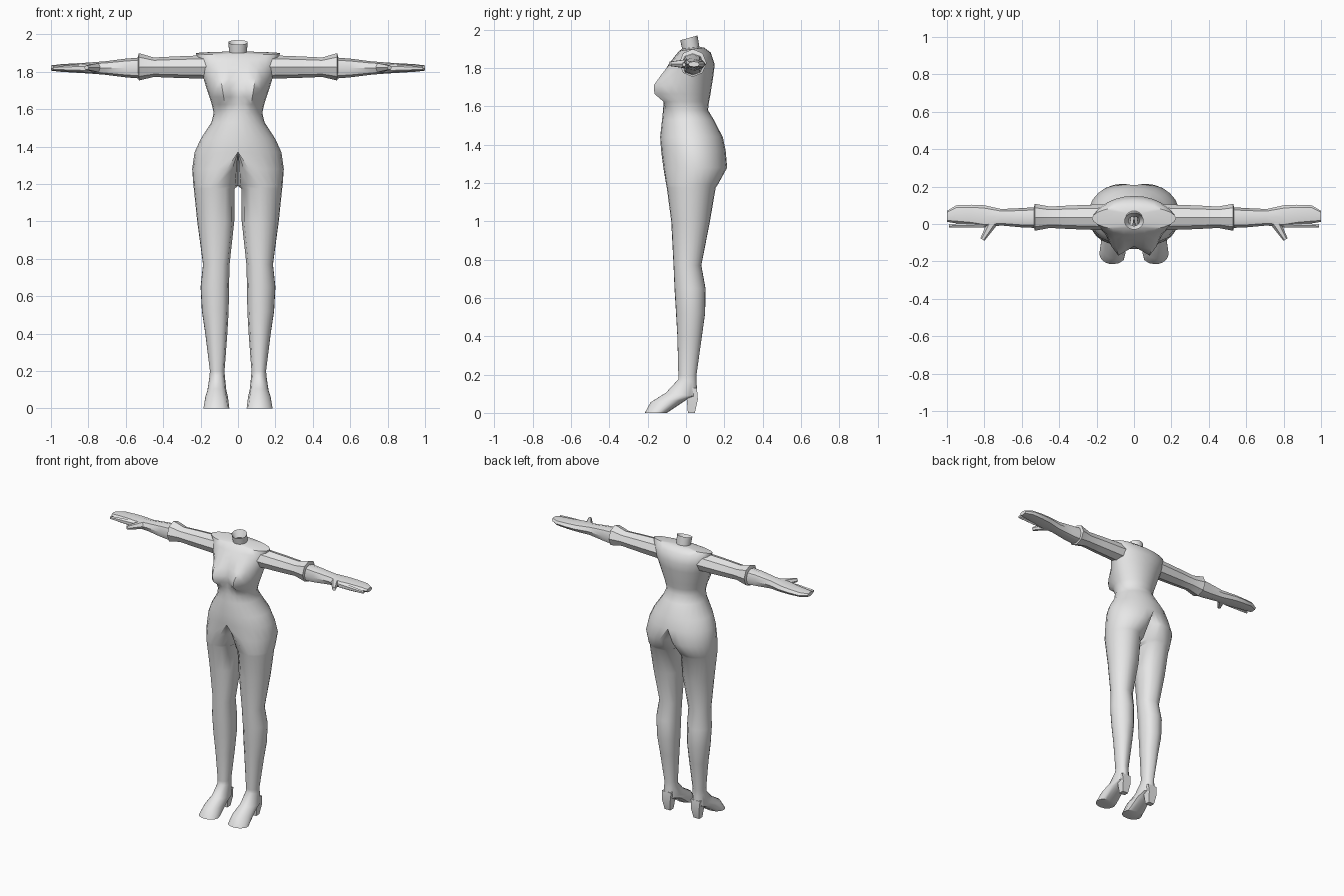
import bpy, bmesh, math

if "Cube" in bpy.data.objects:
    bpy.data.objects.remove(bpy.data.objects["Cube"])

skin = bpy.data.materials.new("light grey")
skin.diffuse_color = (0.8, 0.8, 0.8, 1)
skin.use_nodes = True
skin.node_tree.nodes["Principled BSDF"].inputs["Base Color"].default_value = skin.diffuse_color


def loft(name, rings, cap_start=True):
    """Skin a list of equal-length rings, mirrored to both sides of the body."""
    bm = bmesh.new()
    rows = [[bm.verts.new(p) for p in ring] for ring in rings]
    n = len(rows[0])
    for a, b in zip(rows, rows[1:]):
        for i in range(n):
            quad = (a[i], a[(i + 1) % n], b[(i + 1) % n], b[i])
            if any(v.co.x > 1e-5 for v in quad):   # no wall on the centre plane
                bm.faces.new(quad)
    if cap_start:
        bm.faces.new(rows[0])
    bm.faces.new(rows[-1])
    bmesh.ops.remove_doubles(bm, verts=bm.verts, dist=1e-5)
    bmesh.ops.recalc_face_normals(bm, faces=bm.faces)
    mesh = bpy.data.meshes.new(name)
    bm.to_mesh(mesh)
    bm.free()
    mesh.materials.append(skin)
    obj = bpy.data.objects.new(name, mesh)
    bpy.context.collection.objects.link(obj)
    mod = obj.modifiers.new("mirror", 'MIRROR')
    mod.use_clip = True
    mod.merge_threshold = 0.0005
    bpy.ops.object.select_all(action='DESELECT')
    obj.select_set(True)
    bpy.context.view_layer.objects.active = obj
    bpy.ops.object.shade_smooth_by_angle(angle=math.radians(40))


def body_ring(front, back, x1, x0=0.0, xs=0.0, bust=0.0):
    """Half-body ring between a front and a back (y, z) point.
    x0 / x1 are the inner and outer edges, xs the x of the front and back points."""
    pts = []
    for deg in list(range(-90, 91, 15)) + list(range(120, 241, 30)):
        a = math.radians(deg)
        c, s = math.cos(a), math.sin(a)
        if deg > 90:                                # squarer inner side
            s = math.copysign(abs(s) ** 0.7, s) if abs(s) > 1e-6 else 0
        x = xs + c * ((x1 - xs) if deg <= 90 else (xs - x0))
        t = (s + 1) / 2
        y = front[0] + (back[0] - front[0]) * t
        z = front[1] + (back[1] - front[1]) * t
        if s < 0 and deg <= 90:
            y -= bust * math.exp(-((x - 0.085) / 0.05) ** 2)
        pts.append((max(x, 0), y, z))
    return pts


# Hollow neck and sloping shoulders
neck = [body_ring((-0.01, 1.91), (0.04, 1.92), 0.03),
        body_ring((-0.03, 1.945), (0.06, 1.97), 0.052),
        body_ring((-0.02, 1.90), (0.07, 1.91), 0.047),
        body_ring((-0.035, 1.89), (0.095, 1.907), 0.225),
        body_ring((-0.06, 1.86), (0.13, 1.88), 0.215)]

# Torso: height, front, back, half width, bust
torso = [body_ring((y0, z), (y1, z), w, bust=b) for z, y0, y1, w, b in (
    (1.82, -0.09, 0.15, 0.203, 0), (1.76, -0.105, 0.143, 0.183, 0.045),
    (1.71, -0.115, 0.135, 0.168, 0.07), (1.665, -0.115, 0.128, 0.153, 0.068),
    (1.625, -0.115, 0.12, 0.14, 0.02), (1.58, -0.12, 0.115, 0.13, 0),
    (1.53, -0.125, 0.145, 0.142, 0), (1.44, -0.135, 0.192, 0.20, 0),
    (1.37, -0.13, 0.207, 0.232, 0))]

# Legs: height, front, back, inner edge, outer edge
legs = [body_ring((y0, z), (y1, z), x1, x0, min(0.118, 0.118 * (1.37 - z) / 0.18))
        for z, y0, y1, x0, x1 in (
    (1.28, -0.118, 0.215, 0, 0.245), (1.19, -0.103, 0.165, 0, 0.238),
    (1.175, -0.10, 0.155, 0.018, 0.236), (1.0, -0.077, 0.125, 0.02, 0.218),
    (0.77, -0.065, 0.08, 0.045, 0.187), (0.65, -0.06, 0.102, 0.048, 0.20),
    (0.52, -0.052, 0.10, 0.05, 0.193), (0.4, -0.045, 0.083, 0.057, 0.175),
    (0.2, -0.04, 0.055, 0.072, 0.15))]

# Feet: rings tilting forward into the sole, evenly widening
feet = [body_ring(f, b, 0.153 + 0.0107 * i, 0.07 - 0.008 * i, 0.114)
        for i, (f, b) in enumerate((
            ((-0.04, 0.175), (0.055, 0.16)), ((-0.105, 0.105), (0.06, 0.085)),
            ((-0.185, 0.055), (0.005, 0.07)), ((-0.215, 0), (-0.10, 0))))]

loft("body", neck + torso + legs + feet, cap_start=False)

# Shoe heels
loft("heel", [[(0.113 + w * sx, cy + d * sy, z)
               for sx, sy in ((-1, -1), (1, -1), (1, 1), (-1, 1))]
              for z, w, cy, d in ((0, 0.022, 0.028, 0.018), (0.07, 0.032, 0.033, 0.029),
                                  (0.13, 0.036, 0.024, 0.033))])


def arm_ring(x, y0, y1, cz, rz, n=8, square=1.0):
    """Ring across the arm, running along x."""
    pts = []
    for i in range(n):
        a = 2 * math.pi * i / n + math.pi / 2
        c, s = (math.copysign(abs(v) ** square, v) for v in (math.cos(a), math.sin(a)))
        pts.append((x, (y0 + y1) / 2 + (y1 - y0) / 2 * c, cz + rz * s))
    return pts


# Upper arms ending in flared cuffs: x, half depth, half height
loft("sleeve", [arm_ring(x, 0.036 - ry, 0.036 + ry, 1.825 + rz * 0.1 - 0.006, rz)
                for x, ry, rz in ((0.14, 0.07, 0.064), (0.34, 0.063, 0.057),
                                  (0.45, 0.057, 0.052), (0.53, 0.072, 0.073),
                                  (0.535, 0.055, 0.056))])

# Forearms and hands: x, front, back, half height
loft("forearm_and_hand", [arm_ring(x, y0, y1, 1.82, rz, 8, 0.85) for x, y0, y1, rz in (
    (0.50, -0.022, 0.092, 0.058), (0.60, -0.018, 0.085, 0.05),
    (0.71, -0.008, 0.08, 0.036), (0.80, -0.018, 0.10, 0.029),
    (0.87, -0.005, 0.103, 0.025), (0.95, 0.003, 0.10, 0.02),
    (1.0, 0.012, 0.07, 0.014))])

# Index fingers
loft("index_finger", [arm_ring(x, -0.02, y1, 1.818, rz, 6) for x, y1, rz in (
    (0.80, 0.02, 0.022), (0.88, 0.008, 0.018), (0.99, 0.0, 0.01))])


def thumb_ring(t):
    """Tapering ring a fraction t of the way from palm to thumb tip."""
    r = 0.028 - 0.015 * t
    angles = [k * math.pi / 3 for k in range(6)]
    return [(0.755 + 0.055 * t + 0.85 * r * math.cos(a),
             0.01 - 0.093 * t + 0.5 * r * math.cos(a),
             1.822 + r * math.sin(a)) for a in angles]


# Thumbs
loft("thumb", [thumb_ring(t) for t in (0, 0.5, 1)])
